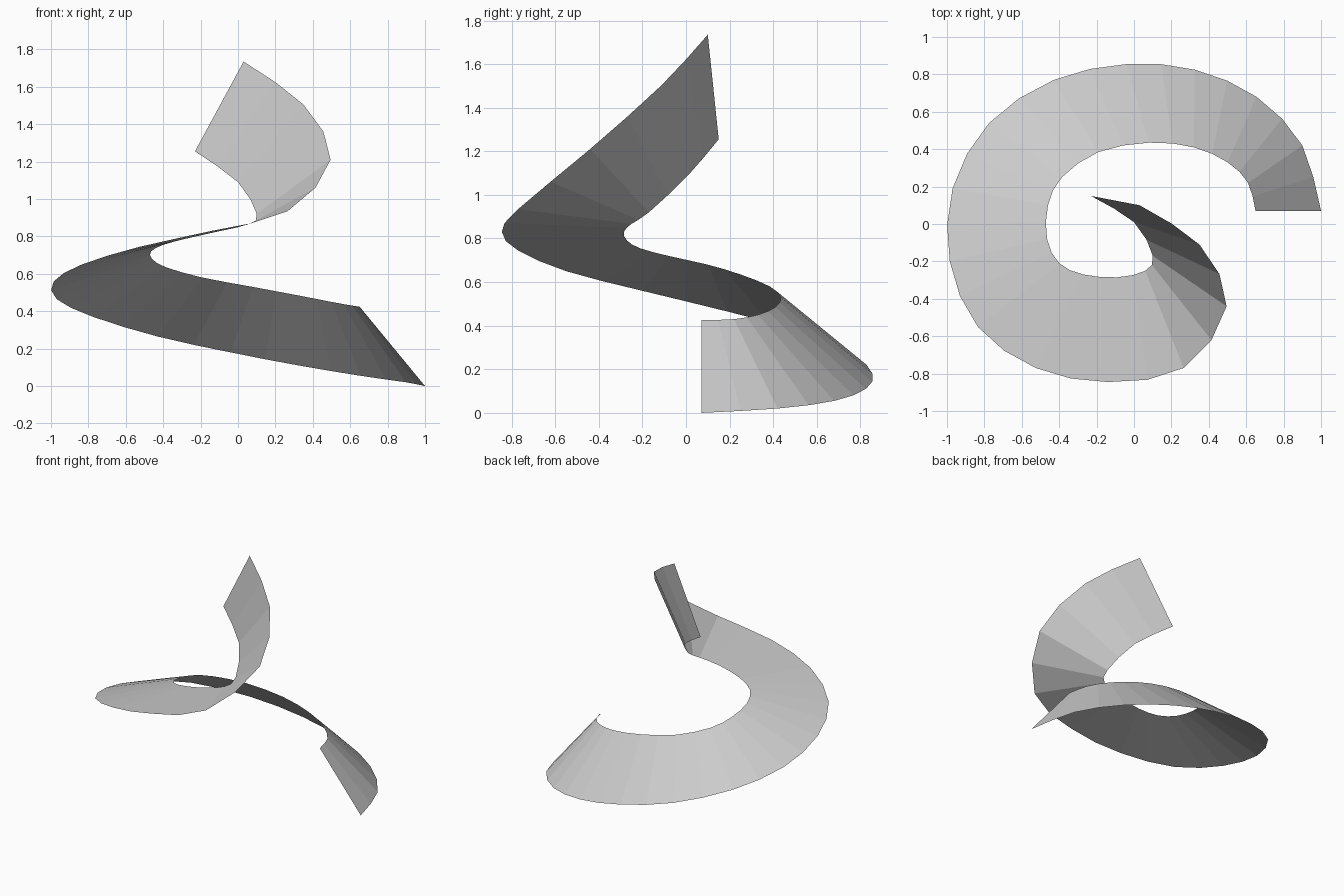
import bpy
import bmesh
from mathutils import Vector

STEPS = 2  # facets between neighbouring path points

default_cube = bpy.data.objects.get("Cube")
if default_cube:
    bpy.data.objects.remove(default_cube, do_unlink=True)


def smooth_path(points, steps):
    """Sample a Catmull-Rom curve that passes through all the points."""
    points = [Vector(p) for p in points]
    first = points[0] * 2 - points[1]
    last = points[-1] * 2 - points[-2]
    padded = [first] + points + [last]
    samples = []
    for before, start, end, after in zip(padded, padded[1:], padded[2:], padded[3:]):
        tangent_start = (end - before) / 2
        tangent_end = (after - start) / 2
        for step in range(steps):
            t = step / steps
            blend = t * t * (3 - 2 * t)
            samples.append(
                start.lerp(end, blend)
                + tangent_start * (t * (1 - t) ** 2)
                - tangent_end * (t * t * (1 - t))
            )
    samples.append(points[-1])
    return samples


def make_material(name, color):
    material = bpy.data.materials.new(name)
    material.use_nodes = True
    material.diffuse_color = color
    shader = material.node_tree.nodes["Principled BSDF"]
    shader.inputs["Base Color"].default_value = color
    return material


def make_ribbon(name, outer_edge, inner_edge, material):
    """Bridge two matching edge paths with a strip of flat faces."""
    bm = bmesh.new()
    rungs = [
        (bm.verts.new(outer), bm.verts.new(inner))
        for outer, inner in zip(outer_edge, inner_edge)
    ]
    for (outer_a, inner_a), (outer_b, inner_b) in zip(rungs, rungs[1:]):
        bm.faces.new((outer_a, outer_b, inner_b, inner_a))
    mesh = bpy.data.meshes.new(name)
    bm.to_mesh(mesh)
    bm.free()
    mesh.materials.append(material)
    ribbon = bpy.data.objects.new(name, mesh)
    bpy.context.collection.objects.link(ribbon)
    return ribbon


# Outer edge: a wide turn that tightens as it climbs
outer_points = [
    (1, .07, 0), (.9, .42, .02), (.655, .68, .055), (.325, .825, .11),
    (-.04, .855, .18), (-.43, .77, .265), (-.775, .54, .37), (-.97, .19, .465),
    (-.985, -.2, .56), (-.835, -.55, .65), (-.525, -.77, .745),
    (-.14, -.845, .83), (.265, -.77, .935), (.495, -.44, 1.21),
    (.35, -.11, 1.505), (.03, .1, 1.735),
]

# Inner edge: the matching smaller turn
inner_points = [
    (.65, .07, .425), (.61, .22, .43), (.5, .33, .45), (.32, .41, .485),
    (.08, .435, .53), (-.19, .385, .58), (-.385, .25, .635), (-.46, .1, .68),
    (-.465, -.08, .72), (-.4, -.21, .755), (-.27, -.27, .79),
    (-.09, -.285, .83), (.06, -.25, .867), (.1, -.17, .92),
    (0, .01, 1.09), (-.23, .15, 1.255),
]

light_grey = make_material("light grey", (.6, .6, .6, 1))
make_ribbon(
    "spiral_ribbon",
    smooth_path(outer_points, STEPS),
    smooth_path(inner_points, STEPS),
    light_grey,
)
